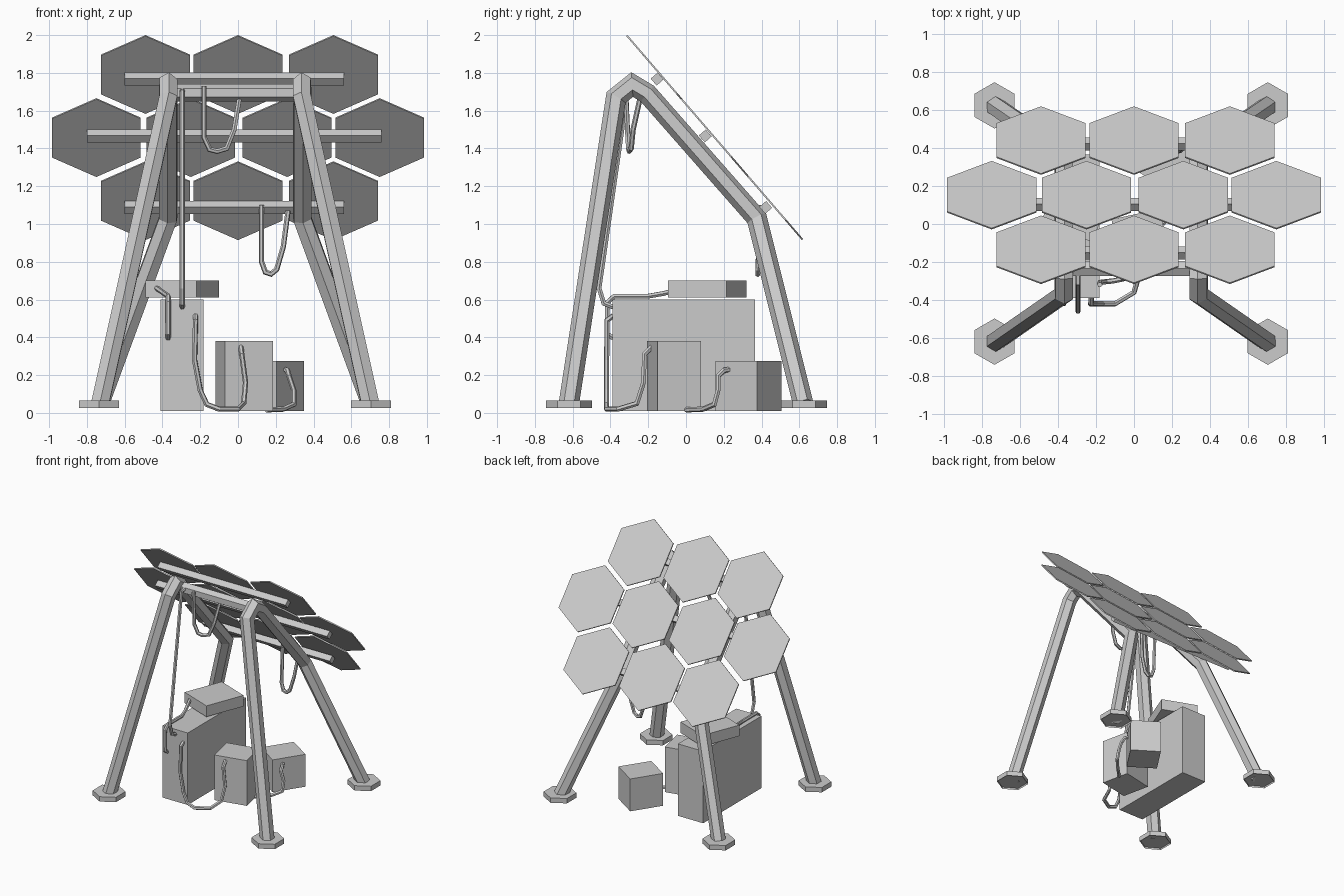
import bpy, bmesh, math
from mathutils import Vector, Matrix

if "Cube" in bpy.data.objects:
    bpy.data.objects.remove(bpy.data.objects["Cube"])


def finish(bm, name, matrix=None):
    bmesh.ops.recalc_face_normals(bm, faces=bm.faces)
    me = bpy.data.meshes.new(name)
    bm.to_mesh(me)
    bm.free()
    ob = bpy.data.objects.new(name, me)
    if matrix:
        ob.matrix_world = matrix
    bpy.context.collection.objects.link(ob)
    return ob


def box(name, size, matrix):
    bm = bmesh.new()
    bmesh.ops.create_cube(bm, size=1, matrix=Matrix.Diagonal((*size, 1)))
    return finish(bm, name, matrix)


def hex_plate(name, radius, thick, matrix, recess=0):
    # six-sided plate with corners on local y
    bm = bmesh.new()
    ring = [(radius * math.cos(math.radians(90 + 60 * k)),
             radius * math.sin(math.radians(90 + 60 * k))) for k in range(6)]
    lo = [bm.verts.new((x, y, -thick / 2)) for x, y in ring]
    hi = [bm.verts.new((x, y, thick / 2)) for x, y in ring]
    base = bm.faces.new(lo[::-1])
    bm.faces.new(hi)
    for k in range(6):
        bm.faces.new((lo[k], lo[(k + 1) % 6], hi[(k + 1) % 6], hi[k]))
    if recess:
        bmesh.ops.inset_region(bm, faces=[base], thickness=0.03)
        for v in base.verts:
            v.co.z += recess
    return finish(bm, name, matrix)


def tube(name, points, radius, ref=(1, 0, 0), sides=6):
    # constant section swept along a path with mitred corners
    pts = [Vector(p) for p in points]
    dirs = [(b - a).normalized() for a, b in zip(pts, pts[1:])]
    u = dirs[0].cross(Vector(ref)).normalized()
    w = dirs[0].cross(u)
    co = [pts[0] + radius * (u * math.cos(2 * math.pi * k / sides)
                             + w * math.sin(2 * math.pi * k / sides)) for k in range(sides)]
    bm = bmesh.new()
    rings = [[bm.verts.new(c) for c in co]]
    for i, d in enumerate(dirs):
        p = pts[i + 1]
        n = (d + dirs[i + 1]).normalized() if i + 1 < len(dirs) else d
        co = [c + d * ((p - c).dot(n) / d.dot(n)) for c in co]
        rings.append([bm.verts.new(c) for c in co])
    for a, b in zip(rings, rings[1:]):
        for k in range(sides):
            bm.faces.new((a[k], a[(k + 1) % sides], b[(k + 1) % sides], b[k]))
    bm.faces.new(rings[0][::-1])
    bm.faces.new(rings[-1])
    return finish(bm, name)


# solar panel plane: x across, v down the slope, n outward
v = Vector((0, 0.93, -1.08)).normalized()
n = Vector((1, 0, 0)).cross(v)
tilt = Matrix((Vector((1, 0, 0)), v, n)).transposed().to_4x4()
top = Vector((0, -0.31, 2.0))

# hexagonal panels in three rows
rows = [(-0.49, 0, 0.505), (-0.75, -0.25, 0.26, 0.75), (-0.49, 0, 0.505)]
for r, xs in enumerate(rows):
    for c, x in enumerate(xs):
        pos = top + v * (0.2714 + 0.441 * r) + Vector((x, 0, 0)) - n * 0.004
        hex_plate(f"solar_panel_{r}_{c}", 0.2714, 0.009, Matrix.Translation(pos) @ tilt)

# rails behind the panels
for name, length, y, z in (("rail_top", 1.16, -0.153, 1.767),
                           ("rail_middle", 1.56, 0.102, 1.466),
                           ("rail_bottom", 1.16, 0.422, 1.088)):
    box(name, (length, 0.048, 0.048), Matrix.Translation((-0.02, y, z)) @ tilt)

# bent side frames with feet, mirrored about the frame centre
CX = -0.015
for side, s in (("left", -1), ("right", 1)):
    path = [(0.715, -0.62, 0.05), (0.355, -0.37, 1.67), (0.355, -0.285, 1.738),
            (0.355, -0.205, 1.69), (0.355, 0.375, 1.03), (0.715, 0.62, 0.05)]
    tube(f"{side}_leg_frame", [(CX + s * x, y, z) for x, y, z in path], 0.054)
    for end, y in (("front", -0.62), ("back", 0.625)):
        hex_plate(f"{side}_{end}_foot", 0.122, 0.04,
                  Matrix.Translation((CX + s * 0.72, y, 0.045)), recess=0.015)

# crossbar joining the two frames
tube("crossbar", [(CX - 0.36, -0.235, 1.695), (CX + 0.36, -0.235, 1.695)], 0.046, ref=(0, 1, 0))

# battery, controller and two equipment boxes
for name, size, pos, ang in (
        ("battery_cabinet", (0.228, 0.755, 0.59), (-0.297, -0.012, 0.305), 0),
        ("controller_box", (0.29, 0.332, 0.09), (-0.295, 0.112, 0.655), -21.2),
        ("middle_box", (0.26, 0.235, 0.37), (0.033, -0.063, 0.195), 12.2),
        ("small_box", (0.236, 0.263, 0.265), (0.179, 0.33, 0.143), -33.4)):
    box(name, size, Matrix.Translation(pos) @ Matrix.Rotation(math.radians(ang), 4, 'Z'))

# hanging and connecting cables
cables = {
    "drop_cable": [(-0.295, -0.25, 1.71), (-0.295, -0.31, 1.7), (-0.295, -0.46, 0.66),
                   (-0.295, -0.435, 0.58), (-0.295, -0.385, 0.56)],
    "upper_loop_cable": [(-0.18, -0.32, 1.73), (-0.18, -0.308, 1.46), (-0.15, -0.304, 1.395),
                         (-0.11, -0.3, 1.385), (-0.06, -0.29, 1.4), (-0.02, -0.28, 1.5),
                         (0.01, -0.24, 1.68)],
    "lower_loop_cable": [(0.125, 0.40, 1.1), (0.125, 0.385, 0.8), (0.145, 0.38, 0.745),
                         (0.175, 0.38, 0.735), (0.205, 0.38, 0.76), (0.24, 0.385, 0.88),
                         (0.265, 0.41, 1.07)],
    "controller_cable": [(-0.43, -0.01, 0.66), (-0.39, -0.12, 0.632), (-0.37, -0.2, 0.618),
                         (-0.37, -0.38, 0.618), (-0.37, -0.415, 0.585), (-0.37, -0.42, 0.42),
                         (-0.37, -0.385, 0.395)],
    "floor_cable": [(-0.225, -0.385, 0.515), (-0.225, -0.418, 0.49), (-0.23, -0.42, 0.28),
                    (-0.2, -0.42, 0.12), (-0.165, -0.42, 0.045), (-0.1, -0.42, 0.02),
                    (0, -0.36, 0.02), (0.03, -0.26, 0.05), (0.04, -0.225, 0.16),
                    (0.02, -0.22, 0.31), (0.015, -0.18, 0.35)],
    "small_box_cable": [(0.15, 0, 0.016), (0.24, 0.09, 0.02), (0.295, 0.15, 0.045),
                        (0.295, 0.17, 0.12), (0.27, 0.17, 0.195), (0.262, 0.2, 0.225),
                        (0.242, 0.235, 0.23)],
}
for name, pts in cables.items():
    tube(name, pts, 0.014, ref=(0.8, 0.3, 0.5))
